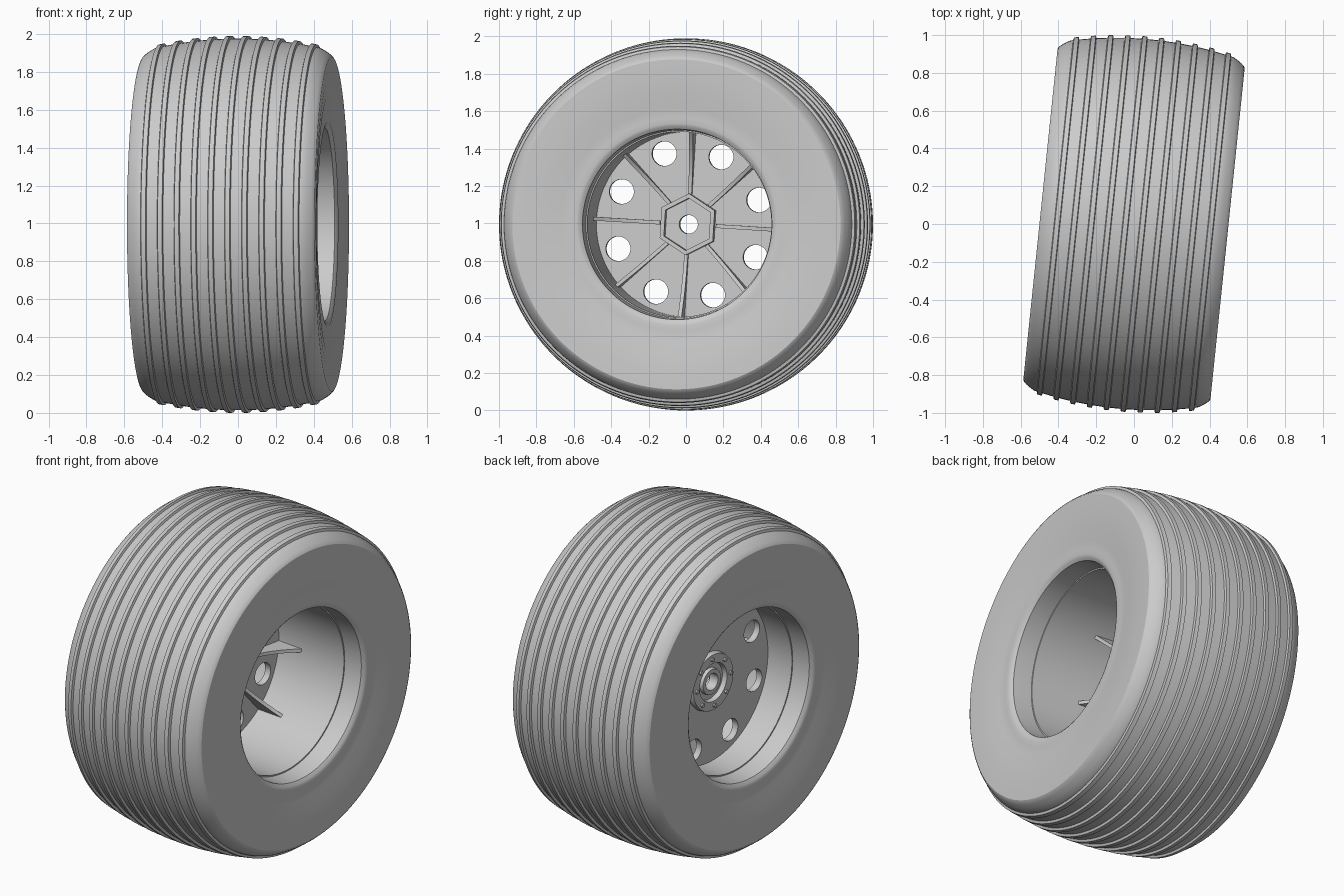
import bpy, bmesh
from math import cos, sin, pi, radians
from mathutils import Matrix, Vector

cube = bpy.data.objects.get("Cube")
if cube:
    bpy.data.objects.remove(cube, do_unlink=True)

grey = bpy.data.materials.new("plain_grey")
grey.use_nodes = True
COLOUR = (0.6, 0.6, 0.6, 1)
grey.diffuse_color = COLOUR
grey.node_tree.nodes["Principled BSDF"].inputs["Base Color"].default_value = COLOUR

# Parts are built around the x axis, then stood up with the wheel steered slightly
PLACE = Matrix.Translation((0, 0, 0.995)) @ Matrix.Rotation(radians(-5.9), 4, 'Z')
SPOKE_START = radians(-3.5)
SPOKES = [SPOKE_START + i * pi / 4 for i in range(8)]


def finish(name, bm):
    bmesh.ops.recalc_face_normals(bm, faces=bm.faces)
    mesh = bpy.data.meshes.new(name)
    bm.to_mesh(mesh)
    bm.free()
    mesh.materials.append(grey)
    obj = bpy.data.objects.new(name, mesh)
    bpy.context.collection.objects.link(obj)
    obj.matrix_world = PLACE
    return obj


def smooth(obj):
    bpy.ops.object.select_all(action='DESELECT')
    obj.select_set(True)
    bpy.context.view_layer.objects.active = obj
    bpy.ops.object.shade_smooth_by_angle(angle=radians(30))


def lathe(name, profile, sides=128, phase=0.0):
    """Spin a closed (axial, radius) profile around the axle."""
    bm = bmesh.new()
    rings = []
    for i in range(sides):
        t = phase + 2 * pi * i / sides
        rings.append([bm.verts.new((a, r * cos(t), r * sin(t))) for a, r in profile])
    n = len(profile)
    for i in range(sides):
        p, q = rings[i], rings[(i + 1) % sides]
        for j in range(n):
            k = (j + 1) % n
            bm.faces.new((p[j], p[k], q[k], q[j]))
    return finish(name, bm)


def rods(name, spots, radius, centre, depth, sides):
    """Cylinders parallel to the axle at (angle, radius) spots."""
    bm = bmesh.new()
    for t, r in spots:
        m = Matrix.Translation((centre, r * cos(t), r * sin(t))) @ Matrix.Rotation(pi / 2, 4, 'Y')
        bmesh.ops.create_cone(bm, cap_ends=True, segments=sides, radius1=radius,
                              radius2=radius, depth=depth, matrix=m)
    return finish(name, bm)


# Tyre: crowned tread with ten raised ribs, shoulders, sidewalls and beads
def crown(a):
    return 0.981 - 0.26 * a * a


side = [(0.46, 0.917), (0.48, 0.903), (0.492, 0.892), (0.498, 0.882), (0.497, 0.8),
        (0.49, 0.7), (0.479, 0.62), (0.474, 0.57), (0.477, 0.54), (0.472, 0.525),
        (0.46, 0.509), (0.34, 0.502)]
tread = [(-0.435, crown(0.435))]
for i in range(10):
    mid = -0.405 + 0.09 * i
    tread += [(mid + d, crown(mid + d) + h)
              for d, h in ((-0.016, 0), (-0.012, 0.014), (0.012, 0.014), (0.016, 0))]
tread.append((0.435, crown(0.435)))
tyre = lathe("tyre", [(-a, r) for a, r in reversed(side)] + tread + side, 160)
smooth(tyre)

# Rim barrel
barrel = lathe("rim_barrel", [(-0.345, 0.495), (-0.345, 0.512), (0.345, 0.512), (0.345, 0.495)])
smooth(barrel)

# Wheel disc with a centre bore and eight round holes
disc = lathe("wheel_disc", [(-0.17, 0.05), (-0.17, 0.502), (-0.13, 0.502), (-0.13, 0.05)])
cutter = rods("hole_cutter", [(t + pi / 8, 0.4) for t in SPOKES], 0.066, -0.15, 0.2, 40)
cutter.hide_render = True
bpy.context.view_layer.update()
cut = disc.modifiers.new("holes", 'BOOLEAN')
cut.operation = 'DIFFERENCE'
cut.solver = 'EXACT'
cut.object = cutter
bpy.context.view_layer.objects.active = disc
bpy.ops.object.modifier_apply(modifier=cut.name)
bpy.data.objects.remove(cutter, do_unlink=True)
smooth(disc)

# Hexagonal socket on the inner side
lathe("hex_socket", [(-0.135, 0.14), (-0.135, 0.165), (-0.06, 0.165), (-0.06, 0.14)],
      6, pi / 2 + SPOKE_START)

# Raised hub ring, centre boss and bolts on the outer side
smooth(lathe("hub_ring", [(-0.165, 0.11), (-0.2, 0.115), (-0.2, 0.168), (-0.165, 0.175)], 64))
smooth(lathe("hub_boss", [(-0.165, 0.05), (-0.19, 0.05), (-0.19, 0.075), (-0.165, 0.08)], 48))
smooth(rods("hub_bolts", [(t, 0.142) for t in SPOKES], 0.012, -0.203, 0.016, 12))

# Curved stiffening fins, low at the hub and sweeping up to the barrel
bm = bmesh.new()
STEPS = 10
for t in SPOKES:
    spin = Matrix.Rotation(t, 3, 'X')
    edge = []
    for i in range(STEPS + 1):
        f = i / STEPS
        edge.append((-0.1 + 0.14 * f ** 2, 0.15 + 0.35 * f))
    outline = [(-0.135, 0.15)] + edge + [(-0.135, 0.5)]
    sheets = [[bm.verts.new(spin @ Vector((a, r, z))) for a, r in outline]
              for z in (-0.01, 0.01)]
    bm.faces.new(sheets[0])
    bm.faces.new(sheets[1][::-1])
    for i in range(len(outline)):
        k = (i + 1) % len(outline)
        bm.faces.new((sheets[0][i], sheets[0][k], sheets[1][k], sheets[1][i]))
smooth(finish("spoke_fins", bm))
